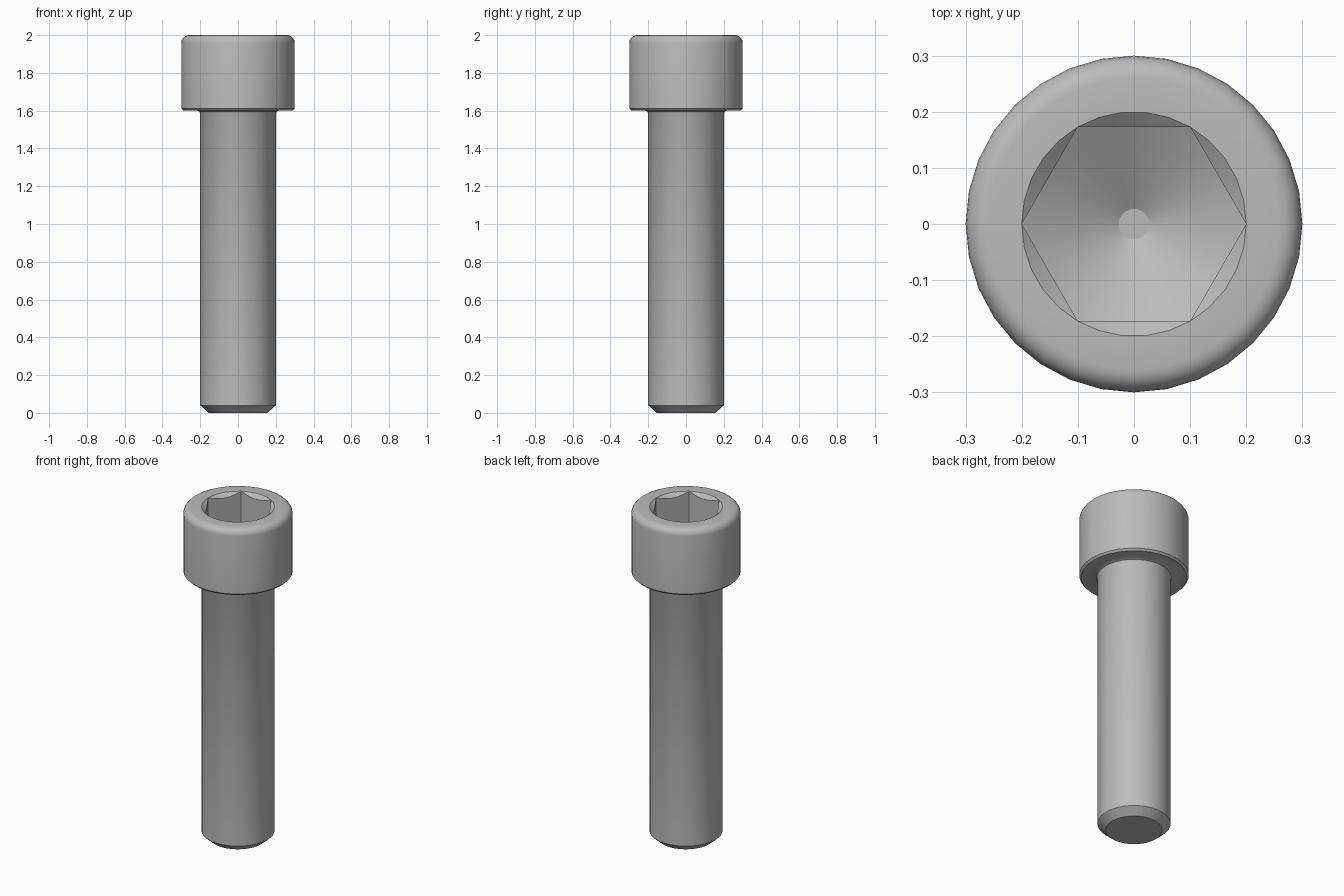
import bpy
import bmesh
from math import sin, cos, pi, radians

if "Cube" in bpy.data.objects:
    bpy.data.objects.remove(bpy.data.objects["Cube"], do_unlink=True)

# Plain steel grey
steel = bpy.data.materials.new("steel_grey")
steel.use_nodes = True
color = (0.5, 0.5, 0.5, 1)
steel.diffuse_color = color
steel.node_tree.nodes["Principled BSDF"].inputs["Base Color"].default_value = color

OUTER_SIDES = 32
SOCKET_SIDES = 30
SOCKET_R = 0.2
HEAD_R = 0.3
ROUND = 0.04


def ring(bm, sides, shape):
    """Closed ring of vertices; shape maps an angle to (radius, height)."""
    verts = []
    for i in range(sides):
        a = 2 * pi * i / sides
        r, z = shape(a)
        verts.append(bm.verts.new((r * cos(a), r * sin(a), z)))
    return verts


def skin(bm, rings):
    for low, high in zip(rings, rings[1:]):
        n = len(low)
        for i in range(n):
            j = (i + 1) % n
            bm.faces.new((low[i], low[j], high[j], high[i]))


def loop_edges(bm, verts):
    return [bm.edges.get((v, verts[i - 1])) for i, v in enumerate(verts)]


def hex_radius(a):
    return SOCKET_R * cos(pi / 6) / cos(a % (pi / 3) - pi / 6)


def scallop(a):
    r = hex_radius(a)
    return r, 2 - (SOCKET_R - r) * 0.82


def drill_cone(a):
    r = hex_radius(a)
    return r, 1.8 - (SOCKET_R - r) * 0.577


bm = bmesh.new()

# Shank, underside fillet and head with rounded top edge
profile = [(0.155, 0), (0.2, 0.04), (0.2, 1.585), (0.205, 1.595), (0.215, 1.6),
           (0.289, 1.6), (HEAD_R, 1.611)]
for k in range(6):
    t = k / 5 * pi / 2
    profile.append((HEAD_R - ROUND + ROUND * cos(t), 2 - ROUND + ROUND * sin(t)))
outer = [ring(bm, OUTER_SIDES, lambda a, p=p: p) for p in profile]
skin(bm, outer)
bm.faces.new(outer[0][::-1])

# Countersunk hexagonal socket with a drilled conical bottom
socket = [ring(bm, SOCKET_SIDES, f) for f in (
    lambda a: (SOCKET_R, 2), scallop, drill_cone,
    lambda a: (0.1, 1.742), lambda a: (0.027, 1.7))]
skin(bm, socket)
bm.faces.new(socket[-1])

# Flat annulus on top of the head
rim = loop_edges(bm, outer[-1]) + loop_edges(bm, socket[0])
bmesh.ops.triangle_fill(bm, use_beauty=True, edges=rim, normal=(0, 0, 1))

bmesh.ops.remove_doubles(bm, verts=bm.verts, dist=0.0005)
bmesh.ops.recalc_face_normals(bm, faces=bm.faces)

mesh = bpy.data.meshes.new("socket_head_bolt")
bm.to_mesh(mesh)
bm.free()
mesh.materials.append(steel)
bolt = bpy.data.objects.new("socket_head_bolt", mesh)
bpy.context.collection.objects.link(bolt)

bpy.ops.object.select_all(action="DESELECT")
bolt.select_set(True)
bpy.context.view_layer.objects.active = bolt
bpy.ops.object.shade_smooth_by_angle(angle=radians(28))
